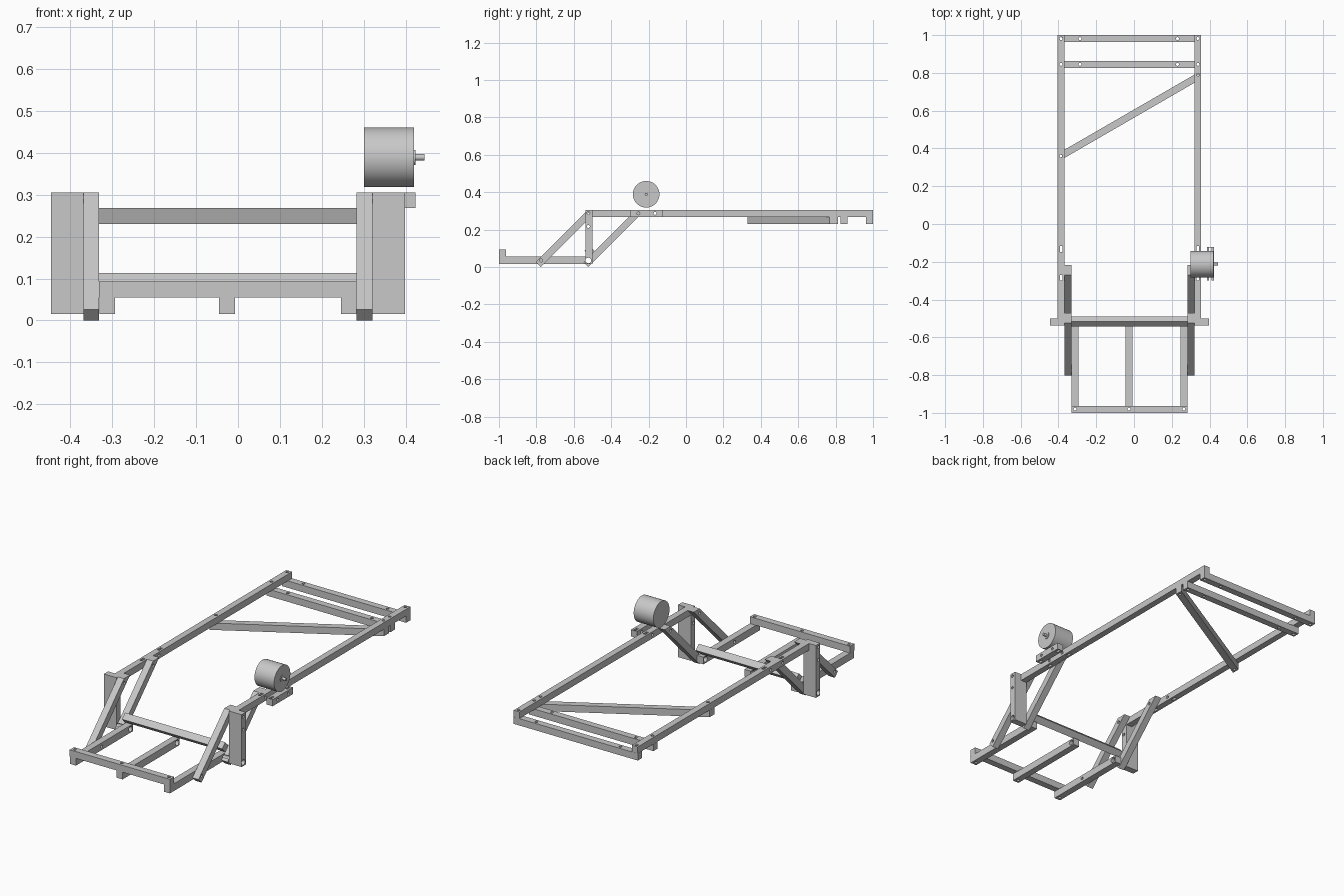
import bpy, bmesh, math
from mathutils import Matrix, Vector

if "Cube" in bpy.data.objects:
    bpy.data.objects.remove(bpy.data.objects["Cube"])

grey = bpy.data.materials.new("light_grey")
grey.diffuse_color = (0.58, 0.58, 0.58, 1)
grey.use_nodes = True
grey.node_tree.nodes["Principled BSDF"].inputs["Base Color"].default_value = grey.diffuse_color
W = 0.0375                      # timber width
R = 0.008                       # small bolt hole radius
TOP = 0.305                     # top of upper frame
TURN = {'x': Matrix.Rotation(math.pi / 2, 4, 'Y'),
        'z': Matrix.Identity(4)}


def to_object(name, bm):
    bmesh.ops.recalc_face_normals(bm, faces=bm.faces)
    me = bpy.data.meshes.new(name)
    bm.to_mesh(me)
    bm.free()
    me.materials.append(grey)
    ob = bpy.data.objects.new(name, me)
    bpy.context.collection.objects.link(ob)
    return ob


def drill(ob, holes):
    """Cut round holes (axis, centre, radius) or slots ('slot', centre, length)."""
    if not holes:
        return
    bm = bmesh.new()
    for axis, c, r in holes:
        if axis == 'slot':
            m = Matrix.Translation(c) @ Matrix.Diagonal((0.013, r, 0.2, 1))
            bmesh.ops.create_cube(bm, size=1, matrix=m)
        else:
            bmesh.ops.create_cone(bm, cap_ends=True, segments=16, radius1=r, radius2=r,
                                  depth=0.2, matrix=Matrix.Translation(c) @ TURN[axis])
    cutter = to_object("hole_cutter", bm)
    cutter.hide_render = True
    mod = ob.modifiers.new("holes", 'BOOLEAN')
    mod.operation = 'DIFFERENCE'
    mod.solver = 'EXACT'
    mod.use_self = True
    mod.object = cutter
    bpy.context.view_layer.objects.active = ob
    bpy.ops.object.modifier_apply(modifier=mod.name)
    bpy.data.objects.remove(cutter)


def prism(name, pts, axis, lo, hi, holes=()):
    """Extrude a (y,z) profile along x, or an (x,y) profile along z."""
    bm = bmesh.new()
    place = (lambda p: (lo, p[0], p[1])) if axis == 'x' else (lambda p: (p[0], p[1], lo))
    face = bm.faces.new([bm.verts.new(place(p)) for p in pts])
    out = bmesh.ops.extrude_face_region(bm, geom=[face])
    step = Vector((hi - lo, 0, 0)) if axis == 'x' else Vector((0, 0, hi - lo))
    bmesh.ops.translate(bm, vec=step, verts=[v for v in out['geom'] if isinstance(v, bmesh.types.BMVert)])
    ob = to_object(name, bm)
    drill(ob, holes)
    return ob


def beam(name, x0, x1, y0, y1, z0, z1, holes=()):
    return prism(name, [(x0, y0), (x1, y0), (x1, y1), (x0, y1)], 'z', z0, z1, holes)


def cylinder(name, x0, x1, y, z, r):
    bm = bmesh.new()
    bmesh.ops.create_cone(bm, cap_ends=True, segments=48, radius1=r, radius2=r, depth=x1 - x0,
                          matrix=Matrix.Translation(((x0 + x1) / 2, y, z)) @ TURN['x'])
    ob = to_object(name, bm)
    bpy.ops.object.select_all(action='DESELECT')
    ob.select_set(True)
    bpy.context.view_layer.objects.active = ob
    bpy.ops.object.shade_smooth_by_angle(angle=math.radians(40))


# Diagonal strut profile: square cut at the foot, level cut at the top
def strut(name, x0, foot_y, holes):
    h = W / 2 / math.sqrt(2)
    zc = h
    head = foot_y + TOP - zc
    pts = [(foot_y - h, zc + h), (foot_y + h, zc - h), (head + 2 * h, TOP), (head - 2 * h, TOP)]
    prism(name, pts, 'x', x0, x0 + W, holes)


# Two sides: upper rail, post and struts; s mirrors about the frame's own centre line
CX = -0.024
PIN = (-0.522, 0.035)           # large pivot hole
for side, s in (("left", -1), ("right", 1)):
    def span(a, b):
        return sorted((CX + s * a, CX + s * b))
    r0, r1 = span(0.3445, 0.380)
    rx = (r0 + r1) / 2
    rail_y = (0.982, 0.845, 0.36 if s < 0 else 0.79)
    beam(side + "_upper_rail", r0, r1, -0.5, 1, 0.268, TOP,
         [('z', (rx, y, 0.29), R) for y in rail_y] +
         [('slot', (rx, y, 0.29), 0.03) for y in (-0.132, -0.284)] +
         [('x', (rx, y, 0.287), R) for y in (-0.27, -0.165)])
    p0, p1 = span(0.3445, 0.422)
    px = (p0 + p1) / 2
    beam(side + "_post", p0, p1, -0.537, -0.5, 0.015, TOP,
         [('x', (px, PIN[0], PIN[1]), 0.015), ('x', (px, PIN[0], 0.217), R), ('x', (px, PIN[0], 0.288), R)])
    d0, d1 = span(0.307, 0.3445)
    strut(side + "_front_strut", d0, -0.79, [('x', (d0, -0.775, 0.035), R), ('x', (d0, PIN[0], 0.28), R)])
    strut(side + "_rear_strut", d0, -0.535, [('x', (d0, PIN[0], PIN[1]), 0.015), ('x', (d0, -0.27, 0.28), R)])

# Lower platform: three runners under a front crossbar
runner_x = (-0.312, -0.026, 0.264)
for name, x in zip(("left", "middle", "right"), runner_x):
    holes = [('z', (x, -0.98, 0.05), R), ('x', (x, PIN[0], PIN[1]), 0.015)]
    if name != "middle":
        holes.append(('x', (x, -0.775, 0.035), R))
    beam(name + "_runner", x - W / 2, x + W / 2, -1, -0.502, 0.015, 0.055, holes)
beam("front_crossbar", -0.331, 0.283, -1, -0.963, 0.055, 0.093,
     [('z', (x, -0.98, 0.05), R) for x in runner_x])

# Square tie bar turned on its corner between the struts
h = W / math.sqrt(2)
ty, tz = -0.516, 0.087
prism("tie_bar", [(ty - h, tz), (ty, tz - h), (ty + h, tz), (ty, tz + h)], 'x', -0.331, 0.283)

# Rear crossbars under the rails
for name, y in (("rear_crossbar", 0.9815), ("inner_crossbar", 0.845)):
    beam(name, -0.405, 0.356, y - W / 2, y + W / 2, 0.23, 0.268,
         [('z', (x, y, 0.25), R) for x in (-0.387, -0.286, 0.23, 0.338)])

# Slanted brace with ends flush to the rails
b = W / 2 / math.cos(math.radians(30))
ya, yb = 0.35, 0.79
prism("slanted_brace", [(-0.405, ya - b), (0.356, yb - b), (0.356, yb + b), (-0.405, ya + b)],
      'z', 0.23, 0.268, [('z', (-0.387, 0.36, 0.25), R), ('z', (0.338, 0.78, 0.25), R)])

# Motor with shaft, and its outer mounting block
my, mz = -0.213, 0.389
cylinder("motor_body", 0.30, 0.42, my, mz, 0.071)
cylinder("motor_boss", 0.42, 0.423, my, mz, 0.018)
cylinder("motor_shaft", 0.42, 0.445, my, mz, 0.008)
beam("motor_block", 0.386, 0.423, -0.3, -0.122, 0.268, TOP,
     [('slot', (0.4045, y, 0.29), 0.03) for y in (-0.14, -0.284)] +
     [('x', (0.4045, y, 0.287), R) for y in (-0.255, -0.165)])
